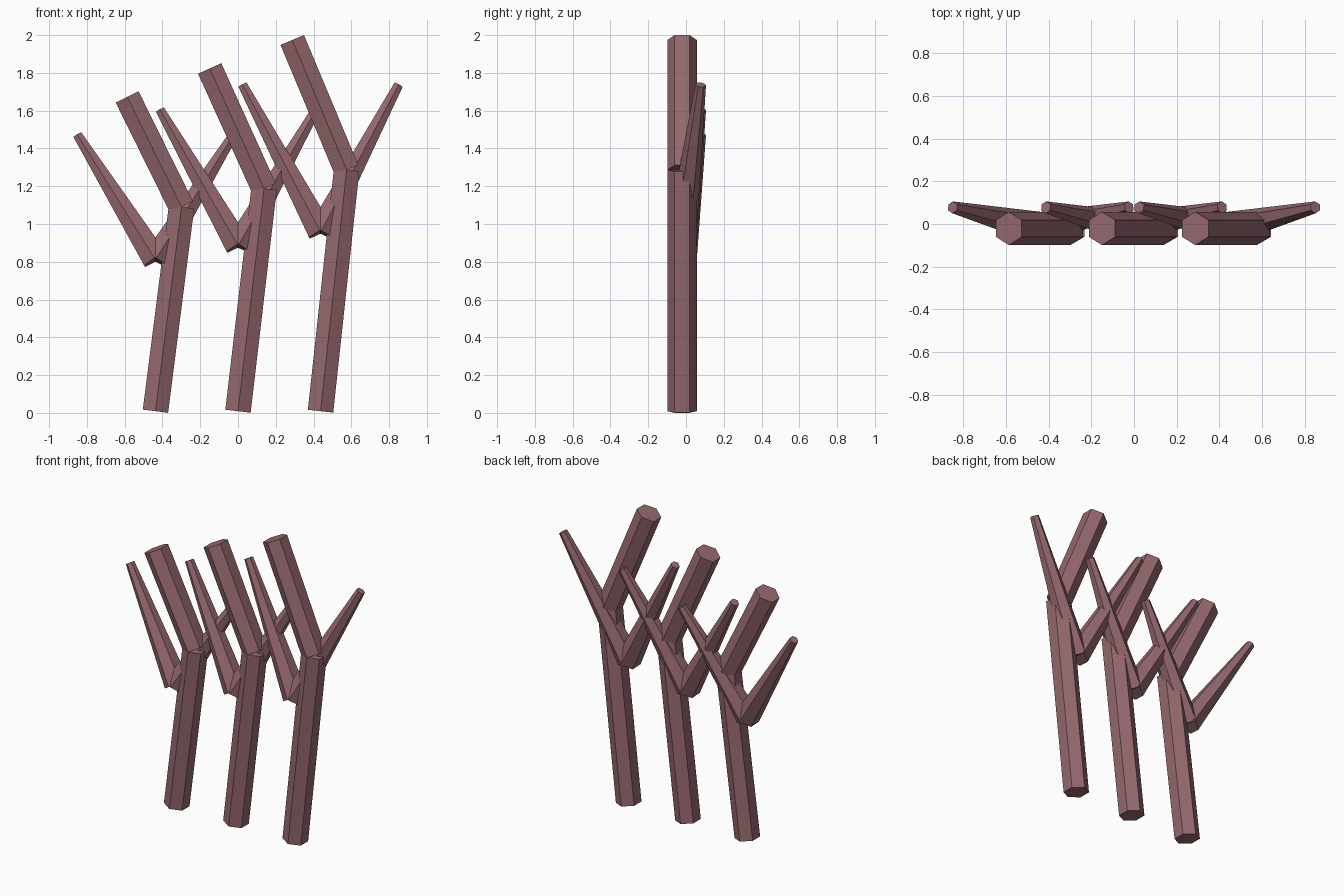
import bpy, bmesh, math
from mathutils import Vector

if "Cube" in bpy.data.objects:
    bpy.data.objects.remove(bpy.data.objects["Cube"])

bark = bpy.data.materials.new("dusty_mauve")
bark.diffuse_color = (0.30, 0.14, 0.155, 1)
bark.use_nodes = True
bark.node_tree.nodes["Principled BSDF"].inputs["Base Color"].default_value = bark.diffuse_color

Y0 = -0.021   # depth of the trunk plane
R = 0.078     # thick hexagon radius


def hex_limb(name, start, end, r0, r1):
    """Closed six-sided limb, cut square to its axis, one ridge facing front."""
    a, b = Vector(start), Vector(end)
    axis = (b - a).normalized()
    u = Vector((0, -1, 0))
    u = (u - axis * u.dot(axis)).normalized()
    v = axis.cross(u)
    bm = bmesh.new()
    rings = []
    for c, r in ((a, r0), (b, r1)):
        rings.append([bm.verts.new(c + (u * math.cos(i * math.pi / 3)
                                        + v * math.sin(i * math.pi / 3)) * r)
                      for i in range(6)])
    for i in range(6):
        j = (i + 1) % 6
        bm.faces.new((rings[0][i], rings[0][j], rings[1][j], rings[1][i]))
    bm.faces.new(rings[0][::-1])
    bm.faces.new(rings[1])
    bmesh.ops.recalc_face_normals(bm, faces=bm.faces)
    me = bpy.data.meshes.new(name)
    bm.to_mesh(me)
    bm.free()
    me.materials.append(bark)
    ob = bpy.data.objects.new(name, me)
    bpy.context.collection.objects.link(ob)
    return ob


# Three leaning trunks, each taller than the last
for n, (x, s) in enumerate(((-0.437, 1.0), (0.0, 1.09), (0.437, 1.18)), 1):
    joint = (x + 0.138, Y0, 1.09 * s)
    hex_limb(f"trunk_{n}", (x, Y0, 0.009), joint, R, R)
    # Thick upper limb bending back to the left
    hex_limb(f"upper_limb_{n}", joint, (x - 0.15, Y0, 1.673 * s), R, R)
    # Pair of tapering twigs forming a V behind the trunk
    for side, label in ((-1, "left"), (1, "right")):
        hex_limb(f"{label}_twig_{n}", (x, Y0, 0.812 * s),
                 (x + side * 0.413, 0.078, 1.472 * s), R, 0.028)
